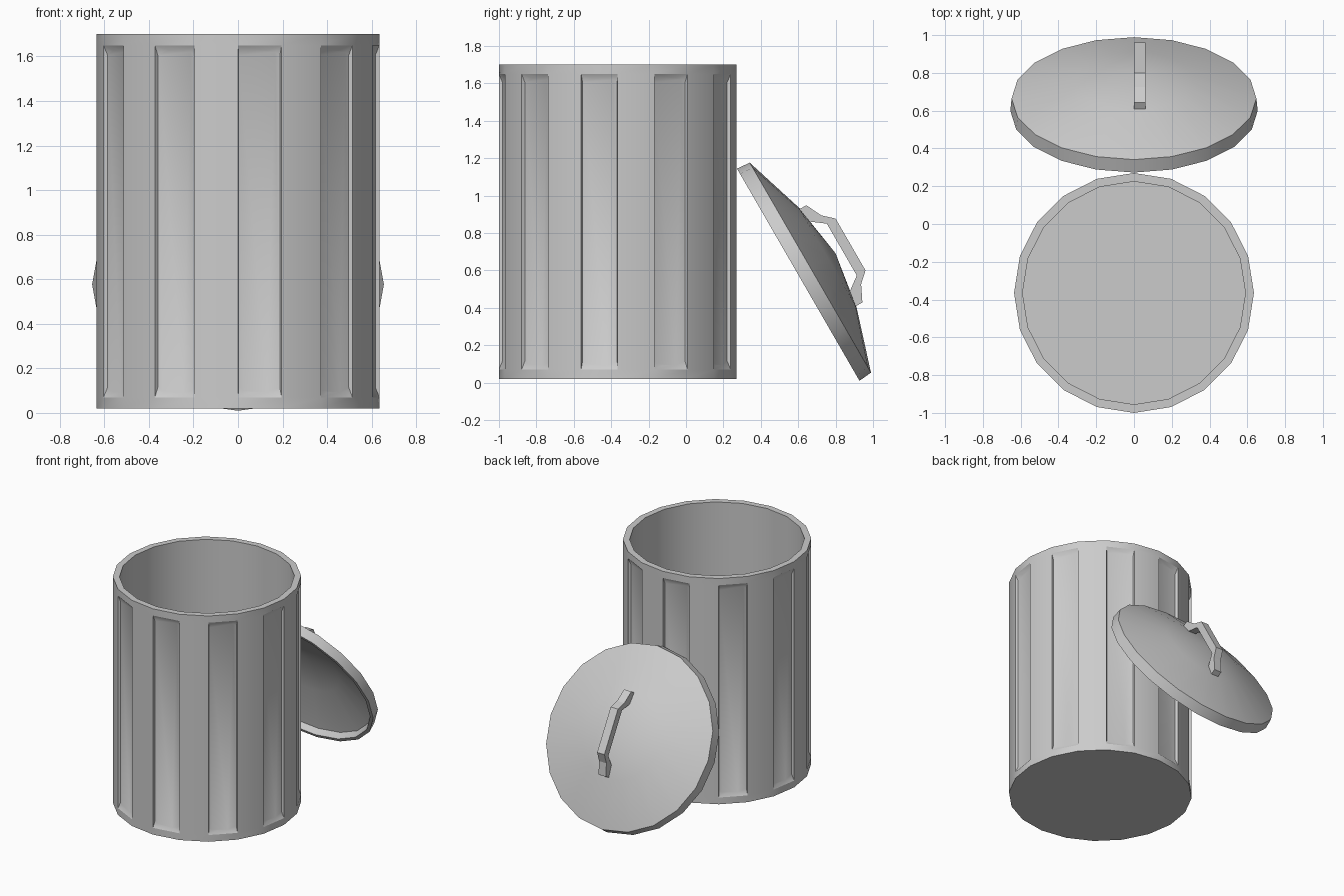
import bpy, bmesh, math
from mathutils import Vector

if "Cube" in bpy.data.objects:
    bpy.data.objects.remove(bpy.data.objects["Cube"])

N = 20


def finish(name, bm, loc=(0, 0, 0), tilt=0, smooth=30):
    bmesh.ops.remove_doubles(bm, verts=bm.verts, dist=1e-5)
    bmesh.ops.recalc_face_normals(bm, faces=bm.faces)
    me = bpy.data.meshes.new(name)
    bm.to_mesh(me)
    bm.free()
    ob = bpy.data.objects.new(name, me)
    bpy.context.collection.objects.link(ob)
    ob.location = loc
    ob.rotation_euler = (tilt, 0, 0)
    bpy.ops.object.select_all(action='DESELECT')
    ob.select_set(True)
    bpy.context.view_layer.objects.active = ob
    if smooth:
        bpy.ops.object.shade_smooth_by_angle(angle=math.radians(smooth))
    return ob


def ring_point(r, z, k):
    a = 2 * math.pi * k / N
    return Vector((r * math.sin(a), -r * math.cos(a), z))


def poly(bm, pts):
    bm.faces.new([bm.verts.new(p) for p in pts])


def lathe(bm, profile, special=None):
    """Revolve (r, z) points; special(k, segment) True leaves that face open."""
    for k in range(N):
        for s, (p, q) in enumerate(zip(profile, profile[1:])):
            if special and special(k, s):
                continue
            pts = [ring_point(*p, k), ring_point(*p, k + 1),
                   ring_point(*q, k + 1), ring_point(*q, k)]
            if p[0] == 0:
                pts.pop(0)
            elif q[0] == 0:
                pts.pop()
            poly(bm, pts)


# can: hollow body, every second facet is a recessed flute
R, Z0, Z1, DEPTH = 0.635, 0.07, 1.65, 0.018
bm = bmesh.new()
lathe(bm, [(0, 0.02), (R, 0.02), (R, Z0), (R, Z1), (R, 1.70),
           (0.59, 1.70), (0.59, 0.07), (0, 0.07)],
      special=lambda k, s: s == 2 and k % 2 == 0)
arc = [(0.03, 0.045), (0.14, 0.03), (0.32, 0.022),
       (0.68, 0.022), (0.86, 0.03), (0.97, 0.045)]
for k in range(0, N, 2):
    a, b = ring_point(R, 0, k), ring_point(R, 0, k + 1)
    inward = -(a + b).normalized() * DEPTH
    up = Vector((0, 0, 1))
    low = [a.lerp(b, u) + inward + up * (Z0 + d) for u, d in arc]
    high = [a.lerp(b, u) + inward + up * (Z1 - d) for u, d in arc]
    a0, b0, a1, b1 = a + up * Z0, b + up * Z0, a + up * Z1, b + up * Z1
    poly(bm, low + high[::-1])
    poly(bm, [a0, low[0], high[0], a1])
    poly(bm, [b0, b1, high[-1], low[-1]])
    for row, e0, e1 in ((low, a0, b0), (high, a1, b1)):
        for i in range(5):
            if i == 2:
                poly(bm, [e0, e1, row[3], row[2]])
            else:
                poly(bm, [e0 if i < 2 else e1, row[i + 1], row[i]])
finish("can_body", bm, (0, -0.365, 0))

# lid: shallow hollow dome leaning on the back of the can
LID, TILT = (0, 0.60, 0.577), math.radians(-60)
bm = bmesh.new()
lathe(bm, [(0, 0.195), (0.31, 0.145), (0.615, 0.045), (0.63, 0), (0.655, 0),
           (0.648, 0.075), (0.31, 0.182), (0, 0.23)])
finish("lid", bm, LID, TILT)

# lid handle: mirrored bent-strap outline, extruded sideways
outer = [(0.16, 0.323), (0.212, 0.266), (0.30, 0.223), (0.30, 0.17)]
inner = [(0.215, 0.195), (0.16, 0.269)]
half = outer + inner
outline = half + [(-r, h) for r, h in half[::-1]]
bm = bmesh.new()
face = bm.faces.new([bm.verts.new((0, r, h)) for r, h in outline])
ext = bmesh.ops.extrude_face_region(bm, geom=[face])
bmesh.ops.translate(bm, vec=(0.06, 0, 0),
                    verts=[v for v in ext["geom"] if isinstance(v, bmesh.types.BMVert)])
finish("lid_handle", bm, LID, TILT, smooth=0)
